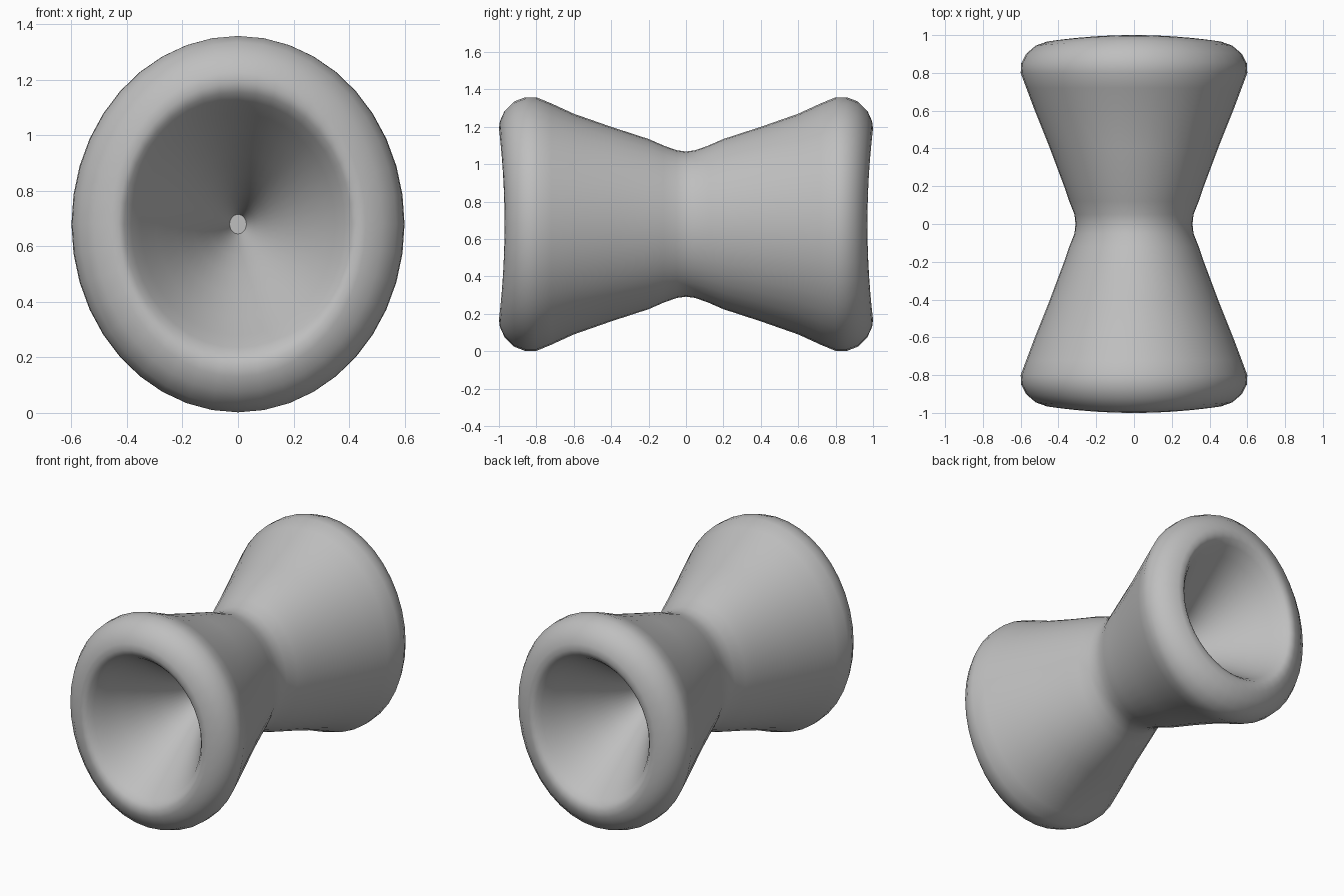
import bpy, bmesh, math

cube = bpy.data.objects.get("Cube")
if cube:
    bpy.data.objects.remove(cube, do_unlink=True)

# One plain colour for the whole body
grey = bpy.data.materials.new("plain grey")
grey.use_nodes = True
colour = (0.52, 0.52, 0.52, 1)
grey.diffuse_color = colour
shader = next(n for n in grey.node_tree.nodes if n.type == "BSDF_PRINCIPLED")
shader.inputs["Base Color"].default_value = colour
shader.inputs["Roughness"].default_value = 0.7

SIDES = 40
CENTRE_Z = 0.68

# Half profile from waist to rim and back down the cup: y, half width, half height
OUTER = [(0.0, 0.31, 0.388), (0.05, 0.315, 0.395), (0.12, 0.343, 0.42),
         (0.2, 0.37, 0.455), (0.4, 0.445, 0.52), (0.6, 0.525, 0.59),
         (0.72, 0.57, 0.645), (0.8, 0.6, 0.678), (0.86, 0.597, 0.678),
         (0.92, 0.57, 0.655), (0.97, 0.52, 0.605), (0.995, 0.46, 0.55),
         (1.0, 0.43, 0.51)]
CUP = [(0.985, 0.41, 0.475), (0.95, 0.385, 0.445), (0.88, 0.35, 0.4),
       (0.78, 0.295, 0.335), (0.66, 0.225, 0.255), (0.54, 0.16, 0.18),
       (0.42, 0.105, 0.115), (0.3, 0.06, 0.065), (0.2, 0.03, 0.035)]


def add_ring(bm, y, width, height, end):
    """Elliptical ring whose rim dips slightly at the left and right."""
    ring = []
    for i in range(SIDES):
        a = math.tau * i / SIDES
        dip = 0.03 * max(0, (y - 0.8) / 0.2) * math.cos(a) ** 2
        ring.append(bm.verts.new((width * math.cos(a), end * (y - dip),
                                  CENTRE_Z + height * math.sin(a))))
    return ring


def bridge(bm, a, b):
    for i in range(SIDES):
        j = (i + 1) % SIDES
        bm.faces.new((a[i], a[j], b[j], b[i]))


# Flared body with a cup in each end, closed at the waist
bm = bmesh.new()
half = OUTER + CUP
rings = [add_ring(bm, *p, -1) for p in reversed(half)]
rings += [add_ring(bm, *p, 1) for p in half[1:]]
for a, b in zip(rings, rings[1:]):
    bridge(bm, a, b)
bm.faces.new(rings[0])
bm.faces.new(rings[-1])
bmesh.ops.recalc_face_normals(bm, faces=bm.faces)

mesh = bpy.data.meshes.new("flared_body")
bm.to_mesh(mesh)
bm.free()
mesh.materials.append(grey)
body = bpy.data.objects.new("flared_body", mesh)
bpy.context.collection.objects.link(body)

bpy.context.view_layer.objects.active = body
body.select_set(True)
bpy.ops.object.shade_smooth_by_angle(angle=math.radians(50))
